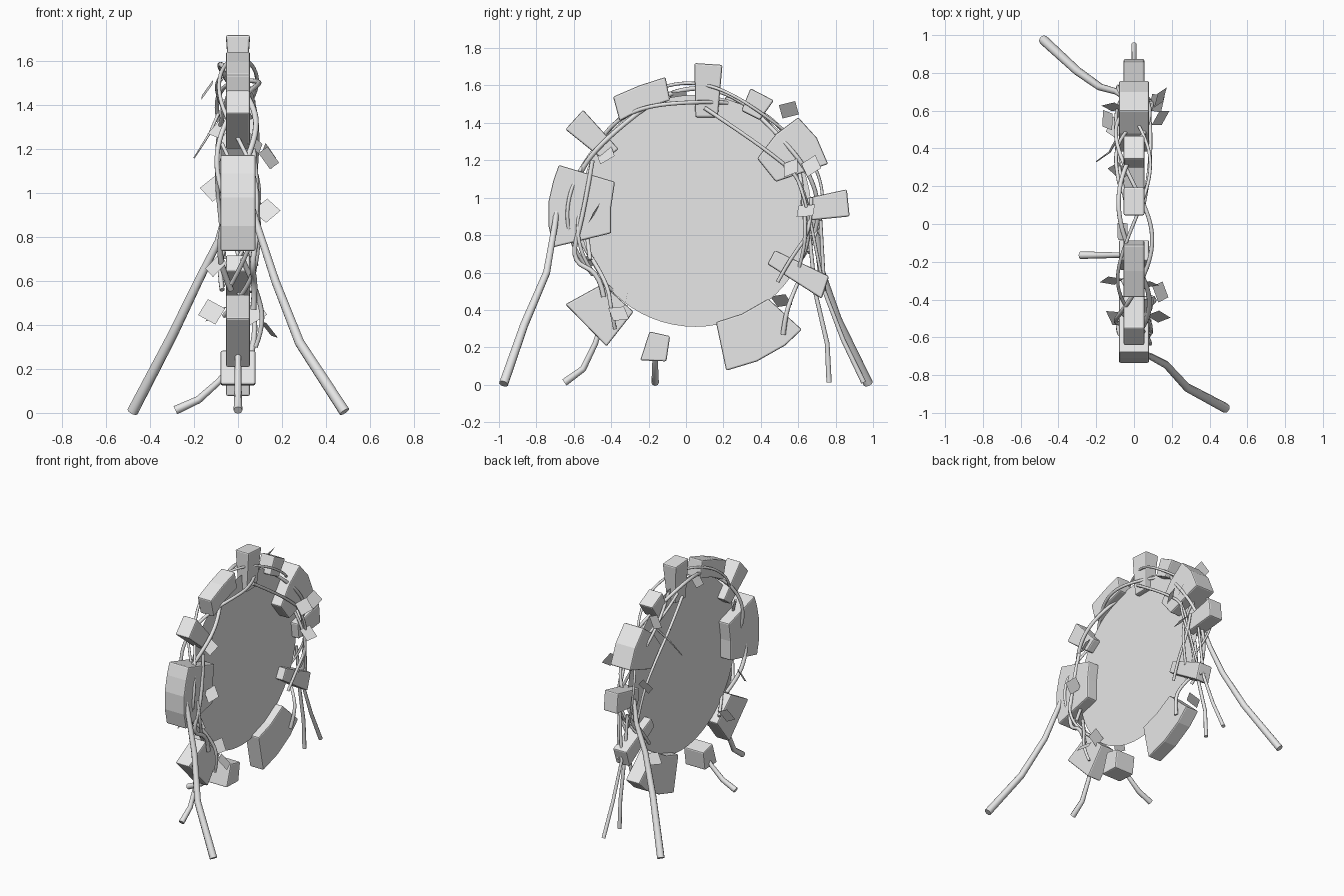
import bpy, bmesh
from math import sin, cos, pi, radians
from mathutils import Vector, Euler

cube = bpy.data.objects.get("Cube")
if cube:
    bpy.data.objects.remove(cube, do_unlink=True)

CENTRE_Y, CENTRE_Z, RADIUS = 0.05, 0.93, 0.62

stone = bpy.data.materials.new("pale_grey")
stone.use_nodes = True
stone.diffuse_color = (0.8, 0.8, 0.8, 1)
stone.node_tree.nodes["Principled BSDF"].inputs["Base Color"].default_value = (0.8, 0.8, 0.8, 1)


def add_mesh(name, bm):
    bmesh.ops.recalc_face_normals(bm, faces=bm.faces)
    mesh = bpy.data.meshes.new(name)
    bm.to_mesh(mesh)
    bm.free()
    mesh.materials.append(stone)
    obj = bpy.data.objects.new(name, mesh)
    bpy.context.collection.objects.link(obj)
    return obj


def block(name, half, outline):
    """Stone slab: a (y, z) outline extruded across x, with softened edges."""
    bm = bmesh.new()
    face = bm.faces.new([bm.verts.new((-half, y, z)) for y, z in outline])
    out = bmesh.ops.extrude_face_region(bm, geom=[face])
    moved = [v for v in out["geom"] if isinstance(v, bmesh.types.BMVert)]
    bmesh.ops.translate(bm, verts=moved, vec=(2 * half, 0, 0))
    obj = add_mesh(name, bm)
    bevel = obj.modifiers.new("soft_edges", "BEVEL")
    bevel.width = 0.009
    bevel.segments = 2
    bevel.limit_method = "ANGLE"
    bevel.angle_limit = radians(40)
    return obj


def tube(name, points, start, end, smooth=False):
    """Round stem along a path, its radius running from start to end."""
    curve = bpy.data.curves.new(name, "CURVE")
    curve.dimensions = "3D"
    curve.bevel_depth = 1.0
    curve.bevel_resolution = 2
    curve.use_fill_caps = True
    curve.resolution_u = 4
    spline = curve.splines.new("NURBS" if smooth else "POLY")
    spline.points.add(len(points) - 1)
    for i, p in enumerate(points):
        spline.points[i].co = (*p, 1)
        spline.points[i].radius = start + (end - start) * i / (len(points) - 1)
    if smooth:
        spline.order_u = 3
        spline.use_endpoint_u = True
    helper = bpy.data.objects.new(name + "_path", curve)
    bpy.context.collection.objects.link(helper)
    graph = bpy.context.evaluated_depsgraph_get()
    mesh = bpy.data.meshes.new_from_object(helper.evaluated_get(graph))
    bpy.data.objects.remove(helper, do_unlink=True)
    mesh.materials.clear()
    mesh.materials.append(stone)
    mesh.polygons.foreach_set("use_smooth", [len(p.vertices) == 4 for p in mesh.polygons])
    obj = bpy.data.objects.new(name, mesh)
    bpy.context.collection.objects.link(obj)
    return obj


def ring_point(angle, r, x):
    a = radians(angle)
    return (x, CENTRE_Y + r * cos(a), CENTRE_Z + r * sin(a))


# Portal surface: one thin flat disc
bm = bmesh.new()
bmesh.ops.create_circle(bm, cap_ends=True, segments=64, radius=RADIUS)
for v in bm.verts:
    v.co = (0, CENTRE_Y + v.co.x, CENTRE_Z + v.co.y)
add_mesh("portal_disc", bm)

# Stones of the broken ring
block("large_front_stone", 0.08, [(-.68, 1.175), (-.38, 1.085), (-.40, .95), (-.40, .81),
                                  (-.71, .735), (-.735, .85), (-.735, .98), (-.71, 1.09)])
block("upper_front_stone", 0.055, [(-.55, 1.47), (-.36, 1.26), (-.44, 1.20), (-.645, 1.365)])
block("top_front_stone", 0.055, [(-.39, 1.54), (-.25, 1.60), (-.11, 1.645), (-.085, 1.52),
                                 (-.22, 1.48), (-.355, 1.41)])
keystone = block("keystone", 0.055, [(.045, 1.72), (.195, 1.71), (.17, 1.43), (.05, 1.43)])
for v in keystone.data.vertices:
    if v.co.z < 1.5:
        v.co.x *= 0.65
block("top_back_stone", 0.055, [(.345, 1.585), (.47, 1.52), (.395, 1.415), (.295, 1.465)])
block("shoulder_stone", 0.08, [(.48, 1.34), (.60, 1.43), (.70, 1.32), (.76, 1.18),
                               (.48, 1.085), (.38, 1.21)])
block("back_stone", 0.055, [(.61, .99), (.86, 1.045), (.875, .90), (.625, .875)])
block("lower_back_stone", 0.055, [(.475, .72), (.765, .58), (.725, .46), (.435, .645)])
block("bottom_back_stone", 0.055, [(.16, .335), (.30, .38), (.44, .46), (.62, .295),
                                   (.53, .21), (.38, .125), (.215, .075)])
block("bottom_small_stone", 0.08, [(-.195, .285), (-.085, .26), (-.105, .125), (-.245, .13)])
block("bottom_front_stone", 0.055, [(-.645, .43), (-.445, .54), (-.28, .39), (-.425, .205)])

# Roots standing on the ground
tube("front_root", [(.06, -.69, .95), (.085, -.70, .86), (.17, -.745, .60),
                    (.28, -.865, .32), (.485, -.975, .005)], 0.014, 0.026)
tube("back_root", [(-.05, .67, .93), (-.09, .70, .78), (-.18, .725, .60),
                   (-.30, .81, .35), (-.48, .975, .005)], 0.014, 0.026)
tube("side_root", [(-.04, -.165, .20), (-.09, -.165, .14), (-.18, -.165, .06),
                   (-.285, -.165, .012)], 0.012, 0.02)
tube("small_front_root", [(0, -.44, .36), (0, -.485, .22), (0, -.55, .085),
                          (0, -.65, .012)], 0.012, 0.02)
tube("small_back_root", [(.01, .66, .80), (.01, .69, .50), (0, .755, .22),
                         (0, .765, .012)], 0.010, 0.014)
tube("straight_back_root", [(.03, .72, .88), (0, .74, .50), (0, .84, .24),
                            (0, .95, .012)], 0.009, 0.014)

# Vines winding along the ring: start angle, end angle, phase, sway, radius, thickness
vines = [(218, -38, 0.0, .085, .63, .014), (205, -30, 2.1, .10, .61, .012),
         (212, -20, 4.2, .09, .66, .010), (75, -35, 1.2, .10, .60, .010),
         (235, 150, 3.3, .095, .62, .011)]
for i, (a0, a1, phase, sway, r, thick) in enumerate(vines):
    steps = max(8, int((a0 - a1) / 10))
    path = []
    for k in range(steps + 1):
        a = a0 + (a1 - a0) * k / steps
        w = radians(a) * 3.2 + phase
        path.append(ring_point(a, r + .03 * cos(w * 1.3), sway * sin(w)))
    tube(f"vine_{i + 1}", path, thick, thick * 0.8, True)

# Loose strands leaving the ring
tube("long_strand", [(.05, .10, 1.48), (.08, .25, 1.38), (.09, .45, 1.24), (.08, .62, 1.10),
                     (.07, .68, .80), (.03, .74, .50)], 0.011, 0.008, True)
tube("second_strand", [(-.04, .10, 1.46), (-.08, .28, 1.33), (-.10, .50, 1.15),
                       (-.09, .64, .95), (-.06, .66, .70)], 0.011, 0.008, True)
tube("crossing_strand", [(.06, .67, 1.0), (.09, .67, .82), (.08, .56, .68),
                         (.06, .49, .55)], 0.010, 0.010, True)
tube("hanging_strand", [(.07, -.50, 1.20), (.10, -.55, .90), (.06, -.62, .66),
                        (.08, -.46, .60), (.07, -.44, .47)], 0.012, 0.014, True)
tube("low_front_strand", [(.02, -.52, .70), (.09, -.42, .55), (.12, -.40, .40),
                          (.08, -.38, .30)], 0.012, 0.010, True)
tube("low_back_strand", [(0, .60, .55), (.07, .56, .46), (.08, .53, .36),
                         (.06, .52, .27)], 0.010, 0.014, True)
tube("twig", [(-.09, .45, 1.36), (-.13, .38, 1.27), (-.20, .33, 1.16)], 0.008, 0.003)

# Leaves: flat square plates, tilted in turn
leaves = [(.14, .56, 1.16), (.14, .67, 1.17), (.12, .64, .93), (.13, -.49, .92),
          (.07, -.43, 1.23), (.14, -.36, .38), (.07, -.32, .46), (-.14, .55, 1.47),
          (-.08, .28, 1.29), (-.11, .62, 1.02), (-.10, .51, .45), (-.10, -.50, .67),
          (-.12, -.30, .46), (-.06, -.04, 1.53)]
for i, place in enumerate(leaves):
    side = 1 if place[0] > 0 else -1
    turn = Euler((0.6 + 0.5 * sin(i * 2.3), side * (0.8 + 0.15 * cos(i)), 0.6 * sin(i * 1.7)))
    bm = bmesh.new()
    bmesh.ops.create_grid(bm, x_segments=1, y_segments=1, size=0.045)
    bmesh.ops.transform(bm, matrix=turn.to_matrix().to_4x4(), verts=bm.verts)
    bmesh.ops.translate(bm, verts=bm.verts, vec=Vector(place))
    add_mesh(f"leaf_{i + 1}", bm)
